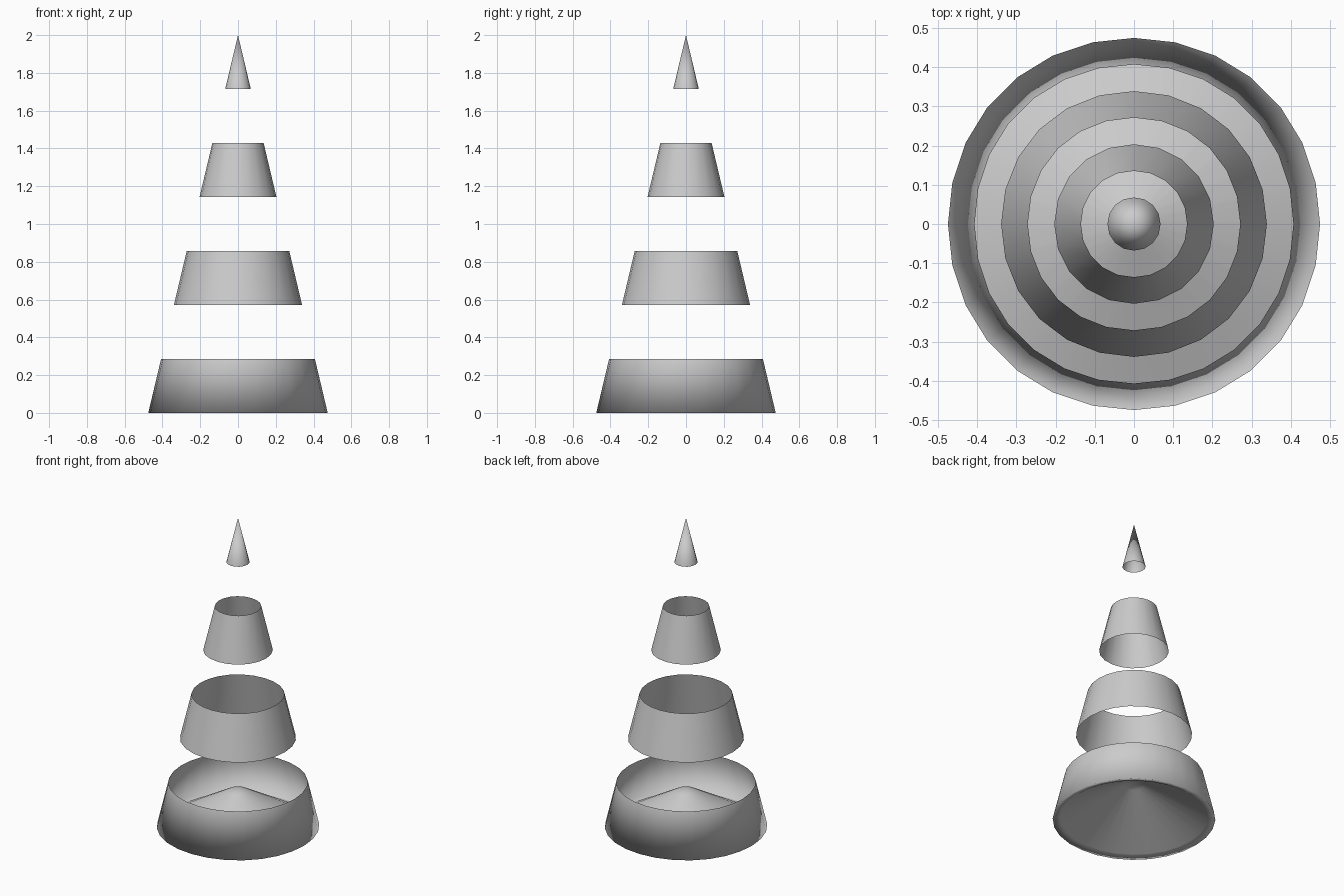
import bpy, bmesh
from math import cos, sin, tau

if "Cube" in bpy.data.objects:
    bpy.data.objects.remove(bpy.data.objects["Cube"])

HEIGHT, RADIUS = 2.0, 0.475
BAND = HEIGHT / 7            # seven equal bands, every second one is present


def ring(bm, r, z, sides):
    pts = []
    for i in range(sides):
        a = tau * i / sides
        q = r * (1 + 0.008 * sin(2 * a) ** 2)    # slight fullness on the diagonals
        pts.append(bm.verts.new((q * cos(a), q * sin(a), z)))
    return pts


def bridge(bm, a, b):
    n = len(a)
    for i in range(n):
        j = (i + 1) % n
        bm.faces.new((a[i], a[j], b[j], b[i]))


def close(bm, loop, z):
    tip = bm.verts.new((0, 0, z))
    for i in range(len(loop)):
        bm.faces.new((loop[i], loop[(i + 1) % len(loop)], tip))


def cone_band(name, index, sides, floor=None):
    bm = bmesh.new()
    z0, z1 = index * BAND, (index + 1) * BAND
    low = ring(bm, RADIUS * (1 - z0 / HEIGHT), z0, sides)
    if index == 6:
        close(bm, low, HEIGHT)
    else:
        bridge(bm, low, ring(bm, RADIUS * (1 - z1 / HEIGHT), z1, sides))
    # raised conical floor joined to the lower rim
    if floor:
        loop = low
        for r, z in floor[:-1]:
            nxt = ring(bm, r, z, sides)
            bridge(bm, loop, nxt)
            loop = nxt
        close(bm, loop, floor[-1][1])
        bmesh.ops.recalc_face_normals(bm, faces=bm.faces[:])
    for f in bm.faces:
        f.smooth = True
    mesh = bpy.data.meshes.new(name)
    bm.to_mesh(mesh)
    bm.free()
    bpy.context.collection.objects.link(bpy.data.objects.new(name, mesh))


# Open stripes of a tall cone, from the floor up
cone_band("base_band", 0, 28, floor=[(0.43, 0.012), (0.06, 0.23), (0, 0.245)])
cone_band("lower_band", 2, 24)
cone_band("upper_band", 4, 20)
cone_band("tip", 6, 16)
